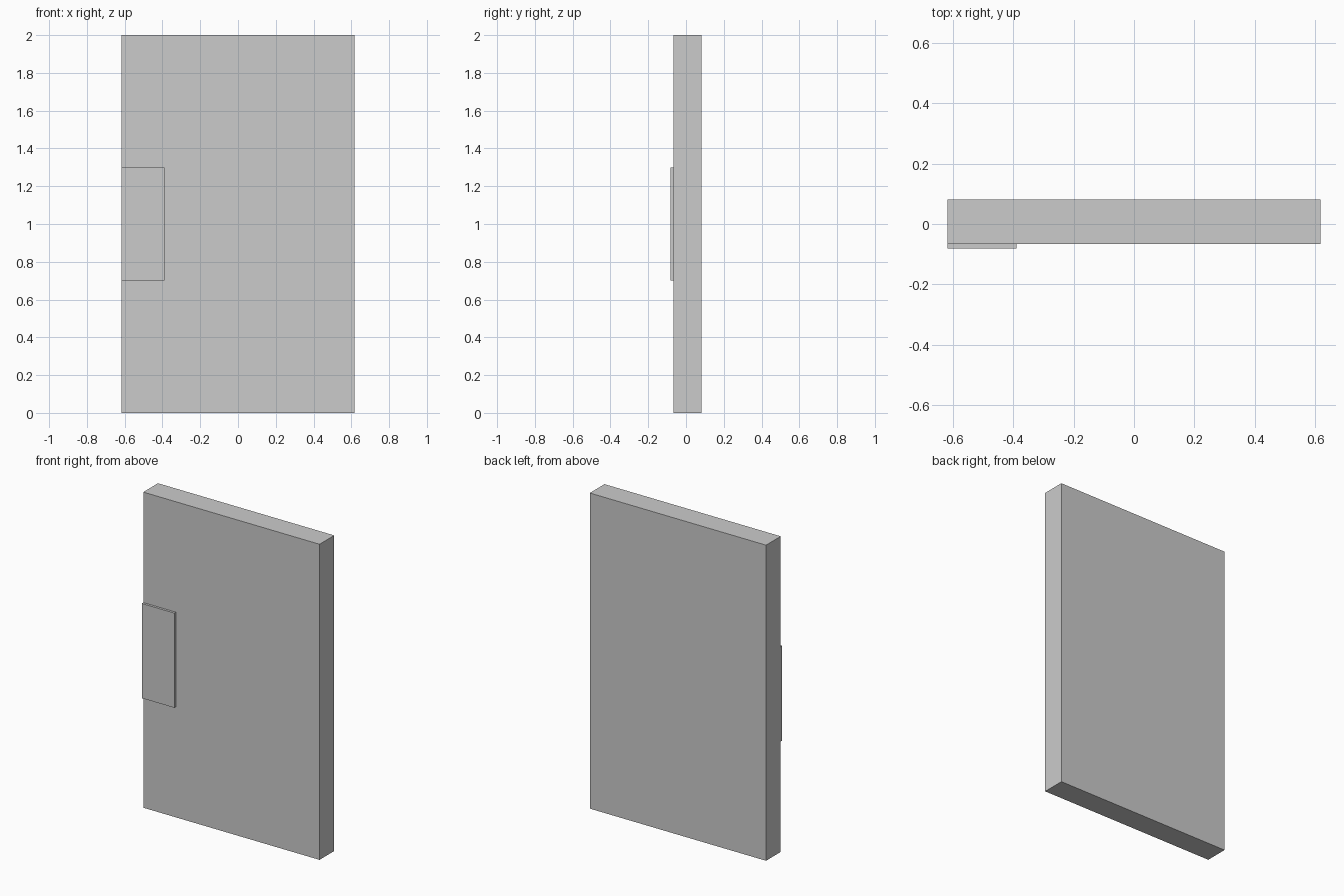
import bpy

if "Cube" in bpy.data.objects:
    bpy.data.objects.remove(bpy.data.objects["Cube"])


def box(name, lo, hi):
    """Axis-aligned box between two corners."""
    centre = [(a + b) / 2 for a, b in zip(lo, hi)]
    bpy.ops.mesh.primitive_cube_add(size=1, location=centre)
    obj = bpy.context.object
    obj.name = name
    obj.scale = [b - a for a, b in zip(lo, hi)]
    bpy.ops.object.transform_apply(location=False, rotation=False, scale=True)
    return obj


HALF_WIDTH = 0.618
FRONT = -0.066   # front face of the door leaf
DEPTH = 0.081    # half of the overall depth

# Door leaf
box("door_panel", (-HALF_WIDTH, FRONT, 0), (HALF_WIDTH, DEPTH, 2))

# Push plate on the front, flush with the left edge
box("push_plate", (-HALF_WIDTH, -DEPTH, 0.7), (-0.39, FRONT, 1.3))
